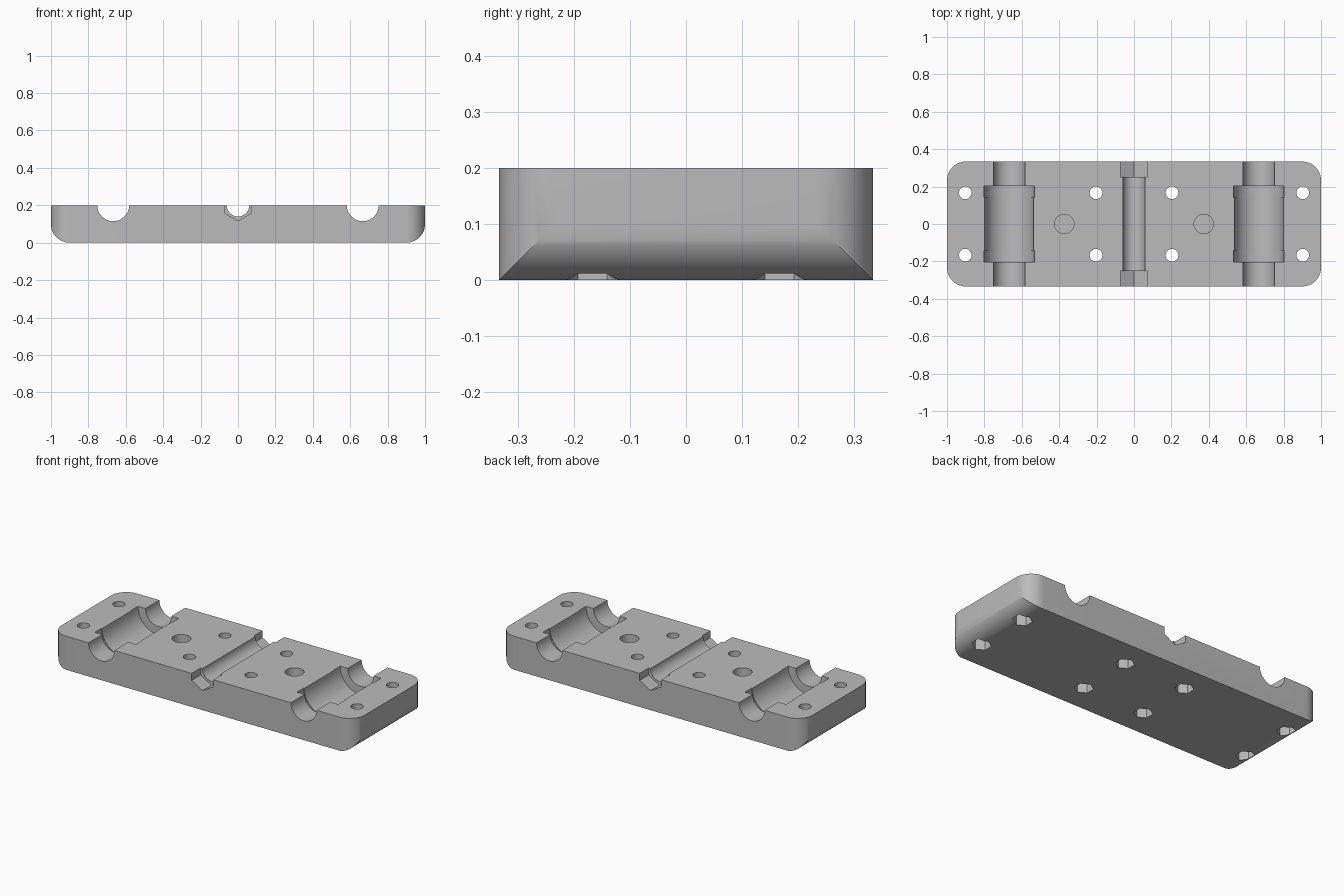
import bpy, bmesh, math
from mathutils import Matrix, Vector

cube = bpy.data.objects.get("Cube")
if cube:
    bpy.data.objects.remove(cube, do_unlink=True)

LENGTH, WIDTH, HEIGHT, ROUND = 2.0, 0.667, 0.2, 0.1

grey = bpy.data.materials.new("plain grey")
grey.use_nodes = True
colour = (0.5, 0.5, 0.5, 1)
grey.diffuse_color = colour
grey.node_tree.nodes["Principled BSDF"].inputs["Base Color"].default_value = colour


def make_object(name, bm):
    bmesh.ops.recalc_face_normals(bm, faces=bm.faces)
    mesh = bpy.data.meshes.new(name)
    bm.to_mesh(mesh)
    bm.free()
    mesh.materials.append(grey)
    ob = bpy.data.objects.new(name, mesh)
    bpy.context.collection.objects.link(ob)
    return ob


def prism(name, outline, direction):
    """Extrude a closed outline along a direction."""
    bm = bmesh.new()
    face = bm.faces.new([bm.verts.new(p) for p in outline])
    extruded = bmesh.ops.extrude_face_region(bm, geom=[face])["geom"]
    verts = [g for g in extruded if isinstance(g, bmesh.types.BMVert)]
    bmesh.ops.translate(bm, verts=verts, vec=Vector(direction))
    return make_object(name, bm)


def arc(cx, cy, start):
    """Quarter circle of the corner radius."""
    return [(cx + ROUND * math.cos(start + i * math.pi / 32),
             cy + ROUND * math.sin(start + i * math.pi / 32)) for i in range(17)]


def rod(name, centre, radius, length, axis, sides=64, turn=0.0):
    """Cylinder or hexagon along y or z."""
    bm = bmesh.new()
    m = Matrix.Translation(centre)
    if axis == "y":
        m = m @ Matrix.Rotation(math.pi / 2, 4, "X")
    bmesh.ops.create_cone(bm, cap_ends=True, segments=sides, radius1=radius,
                          radius2=radius, depth=length,
                          matrix=m @ Matrix.Rotation(turn, 4, "Z"))
    return make_object(name, bm)


def combine(target, tool, operation):
    mod = target.modifiers.new("cut", "BOOLEAN")
    mod.operation = operation
    mod.solver = "EXACT"
    mod.object = tool
    bpy.context.view_layer.objects.active = target
    bpy.ops.object.modifier_apply(modifier=mod.name)
    bpy.data.objects.remove(tool, do_unlink=True)


# Block: rounded plan crossed with a side profile rounded at its lower ends
ix, iy = LENGTH / 2 - ROUND, WIDTH / 2 - ROUND
q = math.pi / 2
plan = arc(ix, iy, 0) + arc(-ix, iy, q) + arc(-ix, -iy, 2 * q) + arc(ix, -iy, 3 * q)
base = prism("base_block", [(x, y, 0) for x, y in plan], (0, 0, HEIGHT))
lower = arc(-ix, ROUND, 2 * q) + arc(ix, ROUND, 3 * q)
profile = lower + [(LENGTH / 2, HEIGHT + 0.1), (-LENGTH / 2, HEIGHT + 0.1)]
side = prism("side_profile", [(x, -0.5, z) for x, z in profile], (0, 1, 0))
combine(base, side, "INTERSECT")

cutters = []
for s in (-1, 1):
    # Shaft channel with a bearing pocket and wider ring seats
    x = s * 0.667
    cutters.append(rod("shaft_channel", (x, 0, HEIGHT), 0.085, 1, "y"))
    cutters.append(rod("bearing_pocket", (x, 0, HEIGHT), 0.131, 0.39, "y"))
    for t in (-1, 1):
        cutters.append(rod("ring_seat", (x, t * 0.172, HEIGHT), 0.135, 0.062, "y"))
    # Blind round socket
    cutters.append(rod("round_socket", (s * 0.373, 0, HEIGHT), 0.052, 0.2, "z"))
    # Hexagonal recess at each end of the middle channel
    cutters.append(rod("end_recess", (0, s * 0.45, HEIGHT), 0.083, 0.4, "y", 6))
    # Screw holes with nut recesses underneath
    for x in (0.203, 0.902):
        for t in (-1, 1):
            place = (s * x, t * 0.167)
            cutters.append(rod("screw_hole", (*place, 0.1), 0.034, 0.5, "z", 32))
            cutters.append(rod("nut_recess", (*place, 0), 0.052, 0.16, "z", 6))
# Middle channel
cutters.append(rod("middle_channel", (0, 0, HEIGHT), 0.06, 0.6, "y"))

for c in cutters:
    combine(base, c, "DIFFERENCE")

# Smooth rounded surfaces, crisp edges
bpy.ops.object.select_all(action="DESELECT")
base.select_set(True)
bpy.context.view_layer.objects.active = base
bpy.ops.object.shade_smooth_by_angle(angle=math.radians(25))
